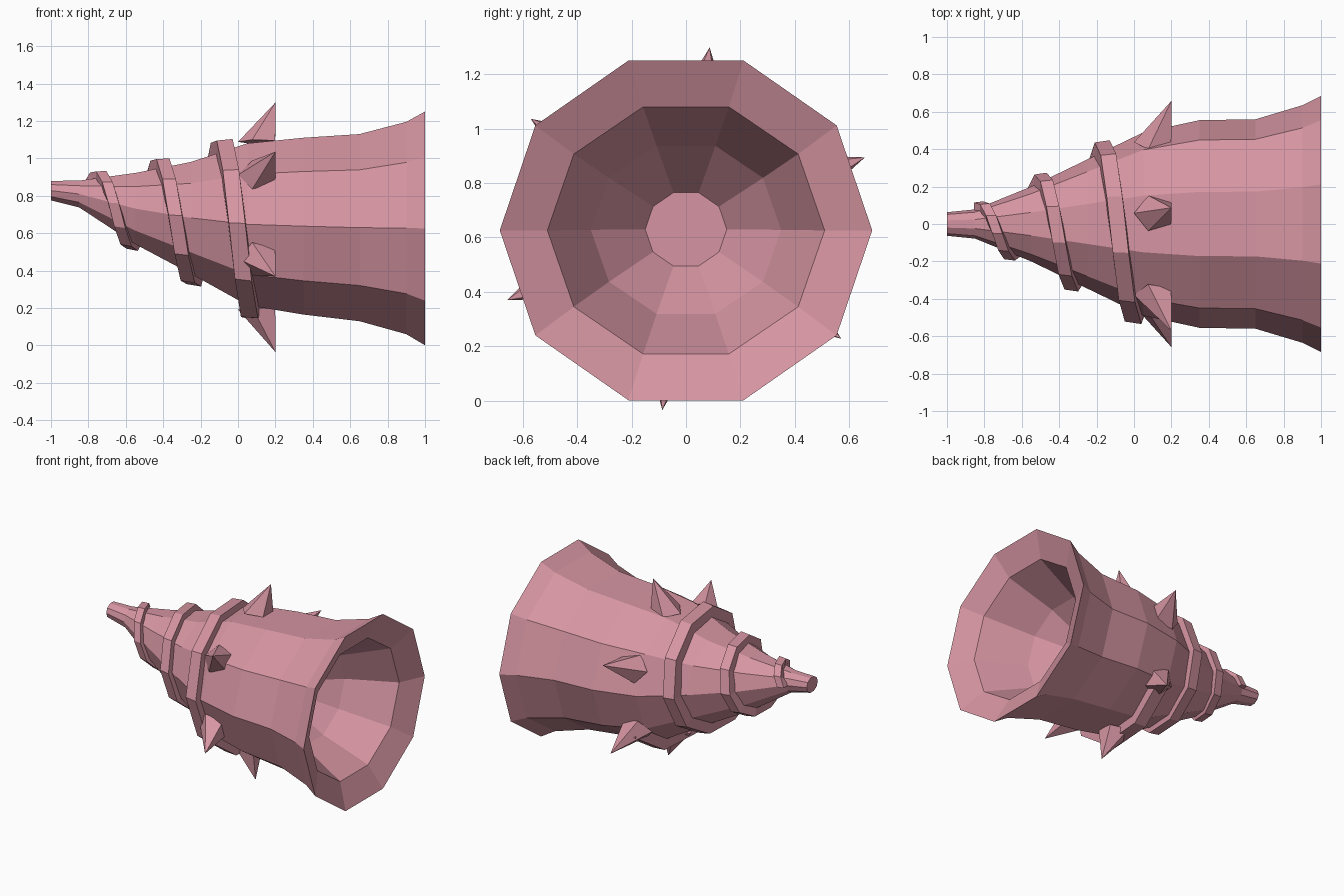
import bpy, bmesh, math

if "Cube" in bpy.data.objects:
    bpy.data.objects.remove(bpy.data.objects["Cube"])

pink = bpy.data.materials.new("dusty_pink")
pink.diffuse_color = (0.67, 0.30, 0.36, 1)
pink.use_nodes = True
pink.node_tree.nodes["Principled BSDF"].inputs["Base Color"].default_value = pink.diffuse_color

SIDES = 10
# outer shell sections: x, centre z, y radius, z radius
OUTER = [(-1, .828, .063, .055), (-.85, .81, .078, .075), (-.55, .732, .2, .2),
         (-.25, .682, .345, .315), (.05, .648, .49, .455), (.35, .638, .555, .497),
         (.65, .63, .56, .526), (.9, .628, .635, .597), (1, .626, .685, .657)]
# hollow inside, from rim to floor
INNER = [(.92, .626, .51, .478), (.6, .628, .35, .325), (.38, .63, .15, .142)]


def make_object(name, bm):
    bmesh.ops.recalc_face_normals(bm, faces=bm.faces[:])
    mesh = bpy.data.meshes.new(name)
    bm.to_mesh(mesh)
    bm.free()
    mesh.materials.append(pink)
    obj = bpy.data.objects.new(name, mesh)
    bpy.context.collection.objects.link(obj)
    return obj


def loft(name, rings):
    """Skin a list of closed rings and cap both ends."""
    bm = bmesh.new()
    loops = [[bm.verts.new(p) for p in ring] for ring in rings]
    for a, b in zip(loops, loops[1:]):
        n = len(a)
        for i in range(n):
            j = (i + 1) % n
            bm.faces.new((a[i], a[j], b[j], b[i]))
    bm.faces.new(loops[0])
    bm.faces.new(loops[-1])
    return make_object(name, bm)


def section(x):
    """Shell centre and radii interpolated at x."""
    for a, b in zip(OUTER, OUTER[1:]):
        if x <= b[0]:
            t = (x - a[0]) / (b[0] - a[0])
            return [p + (q - p) * t for p, q in zip(a, b)]
    return OUTER[-1]


def on_shell(x, angle, lift=0.0, at=None):
    """Point at x, lifted off the shell surface measured at 'at'."""
    _, cz, ry, rz = section(x if at is None else at)
    return (x, (ry + lift) * math.cos(angle), cz + (rz + lift) * math.sin(angle))


# hollow flared body
loft("horn_body", [[(x, ry * math.cos(math.tau * i / SIDES),
                     cz + rz * math.sin(math.tau * i / SIDES)) for i in range(SIDES)]
                   for x, cz, ry, rz in OUTER + INNER])

# raised band winding round the narrow half
STEPS = 29
band = []
for k in range(STEPS + 1):
    t = k / STEPS
    a = math.tau * k / SIDES
    x = -.83 + .33 * k / SIDES
    half = .025 + .022 * t
    lift = .032 + .038 * t
    band.append([on_shell(x - half * 1.1, a, -.02), on_shell(x - half, a, lift, x - half * .3),
                 on_shell(x + half, a, lift, x + half * .3), on_shell(x + half * 1.1, a, -.02)])
loft("spiral_band", band)

# ring of swept-back thorns
for s in range(6):
    a = math.radians(23 + 60 * s)
    ca, sa = math.cos(a), math.sin(a)
    bm = bmesh.new()
    base = []
    for i in range(5):
        b = math.pi + math.tau * i / 5
        side = .1 * math.sin(b)
        base.append(bm.verts.new((.11 + .11 * math.cos(b),
                                  .475 * ca - side * sa, .64 + .452 * sa + side * ca)))
    tip = bm.verts.new((.2, .715 * ca, .632 + .672 * sa))
    for i in range(5):
        bm.faces.new((base[i], base[(i + 1) % 5], tip))
    bm.faces.new(base)
    make_object("thorn_%d" % (s + 1), bm)
